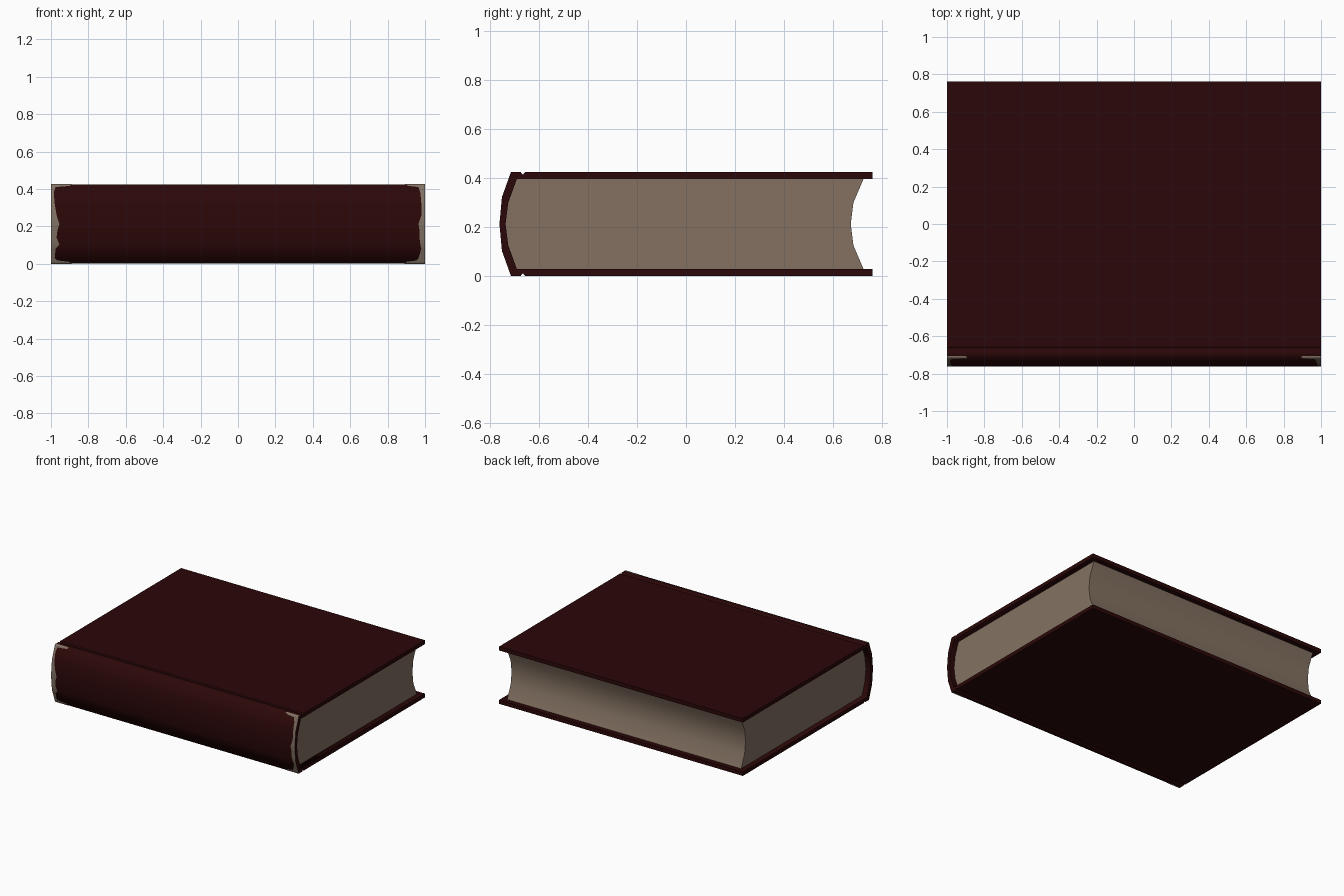
import bpy, bmesh

if "Cube" in bpy.data.objects:
    bpy.data.objects.remove(bpy.data.objects["Cube"])

H = 0.425          # overall thickness
T = 0.029          # board thickness
MID = H / 2


def material(name, rgb):
    m = bpy.data.materials.new(name)
    m.diffuse_color = (*rgb, 1)
    m.use_nodes = True
    m.node_tree.nodes["Principled BSDF"].inputs["Base Color"].default_value = m.diffuse_color
    return m


RED = material("dark red leather", (0.0245, 0.0022, 0.0024))
PAPER = material("aged paper", (0.228, 0.167, 0.121))
WORN = material("worn leather edge", (0.22, 0.167, 0.125))


def add_object(name, bm, mat):
    me = bpy.data.meshes.new(name)
    bm.to_mesh(me)
    bm.free()
    me.materials.append(mat)
    ob = bpy.data.objects.new(name, me)
    bpy.context.collection.objects.link(ob)
    return ob


def mirrored(half):
    """Complete a top-half (y, z) profile with its reflection about mid height."""
    return half + [(y, H - z) for y, z in reversed(half) if abs(z - MID) > 1e-5]


def prism(name, profile, half_len, mat, is_smooth):
    """Extrude a (y, z) profile along x; lengthwise edges passing the test are smooth."""
    bm = bmesh.new()
    a = [bm.verts.new((-half_len, y, z)) for y, z in profile]
    b = [bm.verts.new((half_len, y, z)) for y, z in profile]
    n = len(profile)
    for i in range(n):
        j = (i + 1) % n
        bm.faces.new((a[i], a[j], b[j], b[i])).smooth = True
    bm.faces.new(a)
    bm.faces.new(b)
    bmesh.ops.recalc_face_normals(bm, faces=bm.faces)
    for e in bm.edges:
        v, w = e.verts
        e.smooth = abs(v.co.x - w.co.x) > 0.1 and is_smooth(v.co.y)
    return add_object(name, bm, mat)


# Curves of the rounded spine and the hollow fore edge (top half)
spine_outer = [(-0.715, H), (-0.752, 0.322), (-0.762, MID)]
spine_inner = [(-0.691, H - T), (-0.726, 0.30), (-0.737, MID)]
fore_edge = [(0.725, H - T), (0.684, 0.30), (0.673, MID)]

# Cover: boards, hinge grooves and spine in one C-shaped section
outer = mirrored([(0.762, H), (-0.657, H), (-0.666, H - 0.011), (-0.676, H)] + spine_outer)
inner = mirrored([(0.762, H - T)] + spine_inner)
prism("cover", outer + inner[::-1], 1.0, RED, lambda y: y < -0.66)

# Page block, set back a little at head and tail
prism("page_block", mirrored(spine_inner) + mirrored(fore_edge)[::-1], 0.96, PAPER,
      lambda y: y < -0.71 or 0.66 < y < 0.70)


def spine_y(z):
    """Outer spine surface position at height z."""
    z = max(z, H - z)
    for (y0, z0), (y1, z1) in zip(spine_outer, spine_outer[1:]):
        if z >= z1 - 1e-6:
            return y0 + (y1 - y0) * (z0 - z) / (z0 - z1)
    return spine_outer[-1][0]


# Worn ragged patches at both ends of the spine: height, left and right border
borders = [(H, 0.89, 0.89), (0.416, 0.90, 0.91), (0.410, 0.975, 0.965), (0.38, 0.985, 0.975),
           (0.322, 0.98, 0.98), (0.26, 0.97, 0.98), (MID, 0.955, 0.965), (0.18, 0.965, 0.97),
           (0.14, 0.97, 0.97), (0.103, 0.955, 0.975), (0.08, 0.975, 0.98), (0.03, 0.98, 0.965),
           (0.018, 0.965, 0.955), (0.010, 0.90, 0.90), (0, 0.89, 0.89)]
OFF = 0.0012
for side, col, name in ((-1, 1, "worn_spine_left"), (1, 2, "worn_spine_right")):
    points = [(row[col], spine_y(row[0]) - OFF, row[0]) for row in borders]
    # wrap the first and last strip over the spine corners onto the flat hinges
    points[0] = (points[0][0], points[0][1], H + OFF)
    points[-1] = (points[-1][0], points[-1][1], -OFF)
    points = [(0.90, -0.706, H + OFF)] + points + [(0.90, -0.706, -OFF)]
    bm = bmesh.new()
    rows = [(bm.verts.new((side * x, y, z)), bm.verts.new((side, y, z))) for x, y, z in points]
    for (a, b), (c, d) in zip(rows, rows[1:]):
        f = bm.faces.new((a, c, d, b) if side > 0 else (a, b, d, c))
        f.smooth = True
    bm.normal_update()
    if bm.faces[:][7].normal.y > 0 if bm.faces.ensure_lookup_table() is None else False:
        bmesh.ops.reverse_faces(bm, faces=bm.faces)
    # rest both plates just on the ground plane
    for v in bm.verts:
        v.co.z = max(v.co.z, -0.001)
    add_object(name, bm, WORN)
